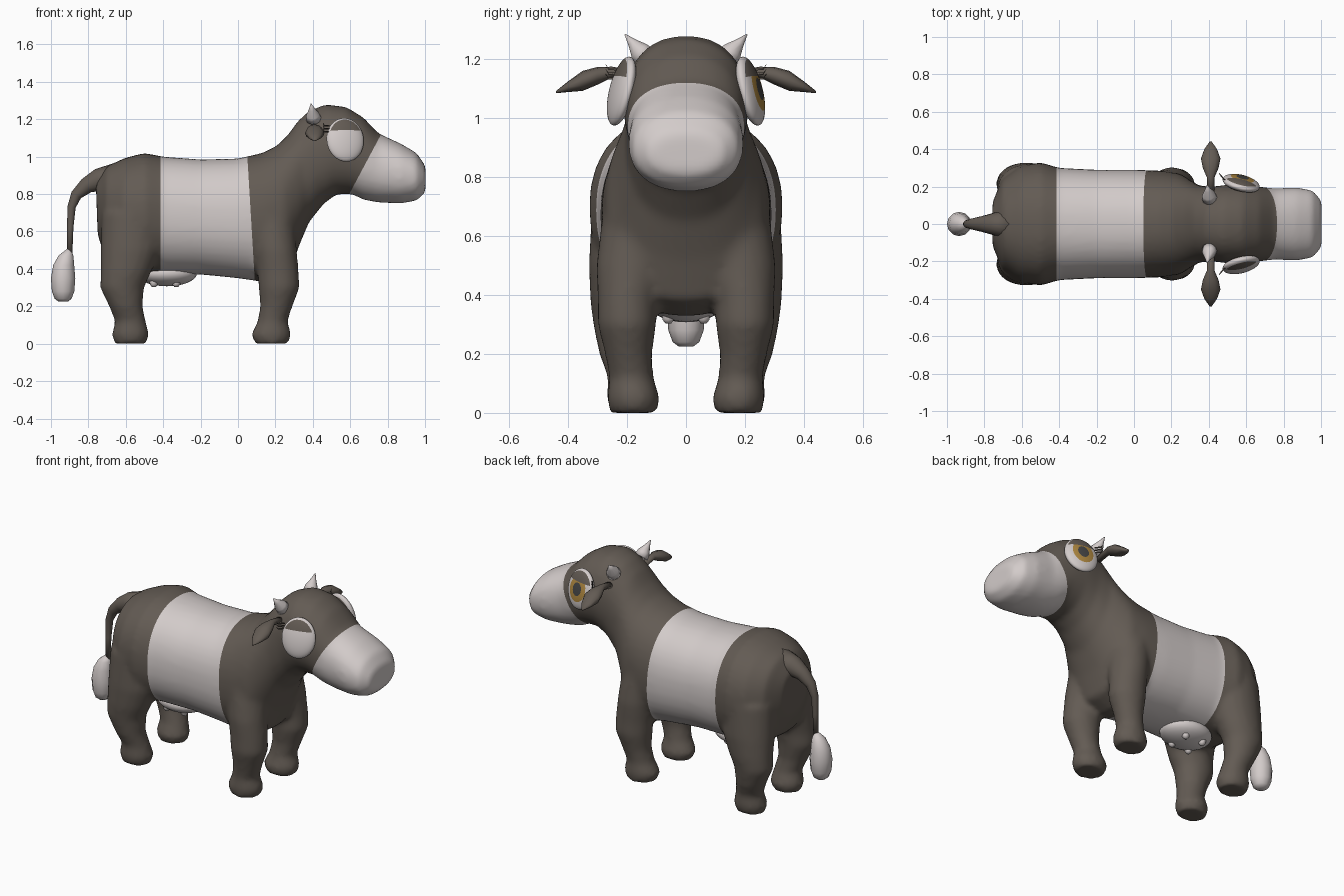
import bpy, bmesh, math
from mathutils import Vector, Matrix

if "Cube" in bpy.data.objects:
    bpy.data.objects.remove(bpy.data.objects["Cube"], do_unlink=True)


def make_material(name, rgb):
    m = bpy.data.materials.new(name)
    m.use_nodes = True
    m.diffuse_color = (*rgb, 1)
    bsdf = next(n for n in m.node_tree.nodes if n.type == "BSDF_PRINCIPLED")
    bsdf.inputs["Base Color"].default_value = (*rgb, 1)
    bsdf.inputs["Roughness"].default_value = 0.8
    return m


DARK = make_material("dark hide", (0.125, 0.105, 0.088))
PALE = make_material("pale hide", (0.65, 0.60, 0.59))
AMBER = make_material("amber iris", (0.42, 0.24, 0.05))
PUPIL = make_material("pupil grey", (0.06, 0.06, 0.06))
X, Y, Z = Vector((1, 0, 0)), Vector((0, 1, 0)), Vector((0, 0, 1))


def loft(bm, rings, n=20, power=2.0):
    """Closed skin through rings of (centre, half axis u, half axis v)."""
    loops = []
    for c, u, v in rings:
        loop = []
        for i in range(n):
            a = 2 * math.pi * i / n
            ca, sa = math.cos(a), math.sin(a)
            p = math.copysign(abs(ca) ** (2 / power), ca)
            q = math.copysign(abs(sa) ** (2 / power), sa)
            loop.append(bm.verts.new(Vector(c) + u * p + v * q))
        loops.append(loop)
    for a, b in zip(loops, loops[1:]):
        for i in range(n):
            j = (i + 1) % n
            bm.faces.new((a[i], a[j], b[j], b[i]))
    bm.faces.new(loops[0])
    bm.faces.new(loops[-1])


def finish(bm, name, mats, smooth=True):
    bmesh.ops.recalc_face_normals(bm, faces=bm.faces)
    for f in bm.faces:
        f.smooth = smooth
    me = bpy.data.meshes.new(name)
    bm.to_mesh(me)
    bm.free()
    for m in mats:
        me.materials.append(m)
    ob = bpy.data.objects.new(name, me)
    bpy.context.collection.objects.link(ob)
    return ob


def loft_object(name, rings, mat, n=16):
    bm = bmesh.new()
    loft(bm, rings, n)
    return finish(bm, name, [mat])


# Trunk, neck and head: top x, top z, bottom x, bottom z, half width
TRUNK = [
    (-.76, .86, -.75, .58, .12), (-.70, .95, -.71, .46, .24),
    (-.60, .995, -.62, .40, .31), (-.50, 1.02, -.50, .375, .33),
    (-.40, 1.0, -.40, .37, .30), (-.20, .985, -.20, .37, .29),
    (0, .99, 0, .35, .29), (.13, 1.02, .17, .325, .285),
    (.21, 1.06, .28, .38, .27), (.27, 1.12, .325, .52, .235),
    (.32, 1.19, .38, .65, .205), (.38, 1.245, .46, .75, .20),
    (.47, 1.28, .53, .80, .21), (.58, 1.265, .61, .80, .21),
    (.67, 1.21, .67, .77, .20), (.75, 1.125, .75, .755, .19),
    (.87, 1.07, .87, .75, .195), (.955, 1.02, .955, .765, .18),
    (1.003, .95, 1.003, .81, .125),
]
# Legs: x, y, z, half length, half width
FRONT_LEG = [
    (.17, .15, .70, .13, .13), (.20, .185, .50, .115, .12),
    (.215, .20, .38, .11, .10), (.22, .20, .30, .11, .10),
    (.205, .195, .20, .087, .08), (.185, .185, .12, .08, .075),
    (.178, .178, .05, .108, .09), (.18, .178, 0, .09, .08),
]
BACK_LEG = [
    (-.56, .18, .70, .17, .14), (-.575, .20, .50, .16, .13),
    (-.60, .215, .38, .135, .11), (-.62, .215, .30, .118, .10),
    (-.60, .21, .20, .09, .085), (-.575, .19, .12, .082, .075),
    (-.575, .18, .05, .10, .09), (-.575, .18, 0, .085, .075),
]

bm = bmesh.new()
rings = []
for tx, tz, bx, bz, w in TRUNK:
    top, bottom = Vector((tx, 0, tz)), Vector((bx, 0, bz))
    rings.append(((top + bottom) / 2, Y * w, (top - bottom) / 2))
loft(bm, rings, 40, 2.25)
for side in (1, -1):
    for leg in (FRONT_LEG, BACK_LEG):
        loft(bm, [((x, side * y, z), X * a, Y * b) for x, y, z, a, b in leg], 20)
body = finish(bm, "body", [DARK, PALE])

# Merge trunk and legs into one soft skin
remesh = body.modifiers.new("merge", "REMESH")
remesh.mode = "VOXEL"
remesh.voxel_size = 0.016
soften = body.modifiers.new("soften", "SMOOTH")
soften.factor = 0.5
soften.iterations = 8
graph = bpy.context.evaluated_depsgraph_get()
skin = bpy.data.meshes.new_from_object(body.evaluated_get(graph))
body.modifiers.clear()

# Cut the coat along the belt and muzzle borders, then colour by region
belt_back = (Vector((-.415, 0, 1)), X)
belt_front = (Vector((.05, 0, 1)), Vector((1, 0, .06)))
muzzle = (Vector((.76, 0, 1.11)), Vector((.30, 0, -.16)))
bm = bmesh.new()
bm.from_mesh(skin)
for co, no in (belt_back, belt_front, muzzle):
    bmesh.ops.bisect_plane(bm, geom=bm.verts[:] + bm.edges[:] + bm.faces[:],
                           plane_co=co, plane_no=no)


def beyond(p, plane):
    return (p - plane[0]).dot(plane[1]) > 0


for f in bm.faces:
    c = f.calc_center_median()
    belt = beyond(c, belt_back) and not beyond(c, belt_front) and c.z > .31
    nose = c.x > .5 and beyond(c, muzzle)
    f.material_index = 1 if belt or nose else 0
    f.smooth = True
bm.to_mesh(body.data)
bm.free()

# Tail and tuft
TAIL = [(-.66, .88, .085), (-.75, .875, .06), (-.81, .845, .043), (-.865, .795, .03),
        (-.89, .73, .022), (-.897, .62, .017), (-.90, .47, .014)]
tail_rings = []
for i, (x, z, r) in enumerate(TAIL):
    a, b = TAIL[max(i - 1, 0)], TAIL[min(i + 1, len(TAIL) - 1)]
    along = Vector((b[0] - a[0], 0, b[1] - a[1])).normalized()
    tail_rings.append(((x, 0, z), Y * r, along.cross(Y) * r))
loft_object("tail", tail_rings, DARK)
TUFT = [(-.905, .505, .012), (-.92, .47, .04), (-.932, .42, .056), (-.935, .35, .065),
        (-.935, .28, .06), (-.935, .24, .045), (-.935, .225, .025)]
loft_object("tail_tuft", [((x, 0, z), X * r, Y * r) for x, z, r in TUFT], PALE, 12)

# Udder with four teats
bm = bmesh.new()
bmesh.ops.create_uvsphere(bm, u_segments=24, v_segments=14, radius=1,
                          matrix=Matrix.LocRotScale(Vector((-.38, 0, .375)), None,
                                                    Vector((.16, .13, .068))))
for dx in (-.07, .05):
    for side in (1, -1):
        loft(bm, [((-.38 + dx, side * .06, z), X * r, Y * r)
                  for z, r in ((.35, .026), (.315, .02), (.303, .01))], 10)
finish(bm, "udder", [PALE])

EAR = [(.17, 1.14, .02, .02), (.25, 1.155, .021, .018), (.30, 1.142, .042, .03),
       (.35, 1.125, .052, .034), (.40, 1.105, .034, .018), (.44, 1.087, .006, .004)]
for side, label in ((1, "left"), (-1, "right")):
    loft_object(label + "_ear", [((.41, side * y, z), X * a, Z * b)
                                 for y, z, a, b in EAR], DARK, 12)

    # Horn
    base, tip = Vector((.405, side * .135, 1.20)), Vector((.39, side * .207, 1.283))
    axis = (tip - base).normalized()
    v = axis.cross(X).normalized()
    u = v.cross(axis)
    loft_object(label + "_horn", [(base.lerp(tip, t), u * r, v * r) for t, r in
                                  ((0, .042), (.3, .036), (.65, .017), (1, .002))], PALE, 10)

    # Eye: a flattened dome with painted lid, iris and pupil
    bm = bmesh.new()
    bmesh.ops.create_uvsphere(bm, u_segments=32, v_segments=28, radius=1)
    bmesh.ops.bisect_plane(bm, geom=bm.verts[:] + bm.edges[:] + bm.faces[:],
                           plane_co=Y * .38, plane_no=Y)
    for f in bm.faces:
        c = f.calc_center_median()
        r = math.hypot(c.x, c.y)
        if c.y > .38 and r < .88:
            f.material_index = 1
        elif side > 0 and r < .64:
            f.material_index = 3 if r < .34 else 2
    normal = Vector((.25, side, .25)).normalized()
    up = (Z - normal * normal.z).normalized()
    across = up.cross(normal)
    turn = Matrix((across, up, normal)).transposed().to_4x4()
    place = Matrix.Translation((.573, side * .218, 1.09))
    bm.transform(place @ turn @ Matrix.Diagonal((.102, .12, .036, 1)))
    finish(bm, label + "_eye", [PALE, DARK, AMBER, PUPIL])

    # Lashes at the outer corner of the lid
    bm = bmesh.new()
    for dz in (-.012, .004, .02):
        loft(bm, [((.485, side * .235, 1.145 + dz), X * .005, Z * .005),
                  ((.462, side * .262, 1.145 + dz), X * .004, Z * .004),
                  ((.455, side * .272, 1.16 + dz), X * .001, Z * .001)], 6)
    finish(bm, label + "_lashes", [DARK])

    # Nostril
    bm = bmesh.new()
    bmesh.ops.create_uvsphere(bm, u_segments=12, v_segments=8, radius=1,
                              matrix=Matrix.LocRotScale(Vector((.988, side * .045, .86)), None,
                                                        Vector((.008, .014, .014))))
    finish(bm, label + "_nostril", [PALE])
